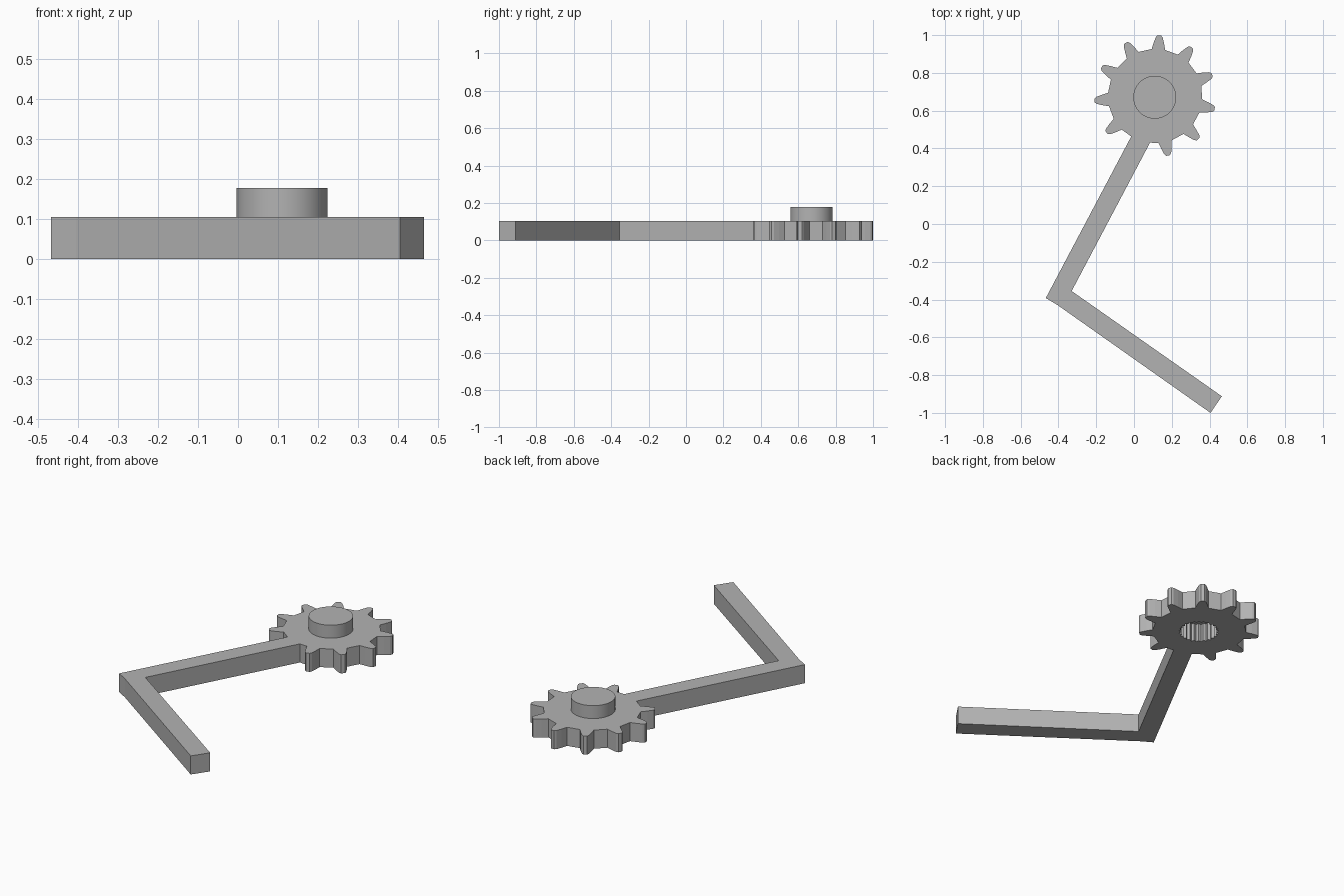
import bpy, bmesh
from math import radians, cos, sin, pi

cube = bpy.data.objects.get("Cube")
if cube:
    bpy.data.objects.remove(cube, do_unlink=True)

THICK = 0.105
TOP = 0.178
HUB = (0.11, 0.671)
GEAR = (0.112, 0.677)
TEETH = 11

grey = bpy.data.materials.new("plain grey")
grey.use_nodes = True
grey.diffuse_color = (0.45, 0.45, 0.45, 1)
grey.node_tree.nodes["Principled BSDF"].inputs["Base Color"].default_value = grey.diffuse_color


def prism(name, outline, z0, z1):
    """Extrude a counter-clockwise outline between two heights."""
    bm = bmesh.new()
    face = bm.faces.new([bm.verts.new((x, y, z0)) for x, y in outline])
    grown = bmesh.ops.extrude_face_region(bm, geom=[face], use_keep_orig=True)
    moved = [v for v in grown["geom"] if isinstance(v, bmesh.types.BMVert)]
    bmesh.ops.translate(bm, verts=moved, vec=(0, 0, z1 - z0))
    bmesh.ops.recalc_face_normals(bm, faces=bm.faces)
    mesh = bpy.data.meshes.new(name)
    bm.to_mesh(mesh)
    bm.free()
    mesh.materials.append(grey)
    obj = bpy.data.objects.new(name, mesh)
    bpy.context.collection.objects.link(obj)
    return obj


def polar(center, radius, angle):
    return (center[0] + radius * cos(angle), center[1] + radius * sin(angle))


def combine(target, other, operation):
    """Apply a boolean and discard its operand."""
    other.hide_render = True
    mod = target.modifiers.new(operation.lower(), "BOOLEAN")
    mod.operation = operation
    mod.solver = "EXACT"
    mod.object = other
    bpy.context.view_layer.objects.active = target
    bpy.ops.object.modifier_apply(modifier=mod.name)
    bpy.data.objects.remove(other, do_unlink=True)


# Gear with tapered, slightly rounded teeth
half_tooth = [(8.2, 0.25), (5.6, 0.283), (3.4, 0.312), (1.8, 0.322)]
tooth = [(-a, r) for a, r in half_tooth] + [(a, r) for a, r in reversed(half_tooth)]
outline = []
for i in range(TEETH):
    middle = 86 + i * 360 / TEETH
    outline += [polar(GEAR, r, radians(middle + a)) for a, r in tooth]
gear = prism("gear_and_crank", outline, 0, THICK)

# Bent crank arm running into the gear
crank = prism("crank_arm", [
    (0.01, 0.51), (-0.467, -0.392), (-0.405, -0.429), (0.405, -1.0),
    (0.465, -0.912), (-0.33, -0.355), (0.11, 0.478)], 0, THICK)
combine(gear, crank, "UNION")

# Splined bore, open underneath
SPLINES = 25
bore = prism("bore_cutter", [
    polar(HUB, 0.108 if i % 2 else 0.097, i * pi / SPLINES)
    for i in range(2 * SPLINES)], -0.05, THICK + 0.05)
combine(gear, bore, "DIFFERENCE")

# Round hub capping the bore
hub = prism("hub", [polar(HUB, 0.1135, i * pi / 32) for i in range(64)], THICK, TOP)
bpy.ops.object.select_all(action="DESELECT")
hub.select_set(True)
bpy.context.view_layer.objects.active = hub
bpy.ops.object.shade_smooth_by_angle(angle=radians(30))
